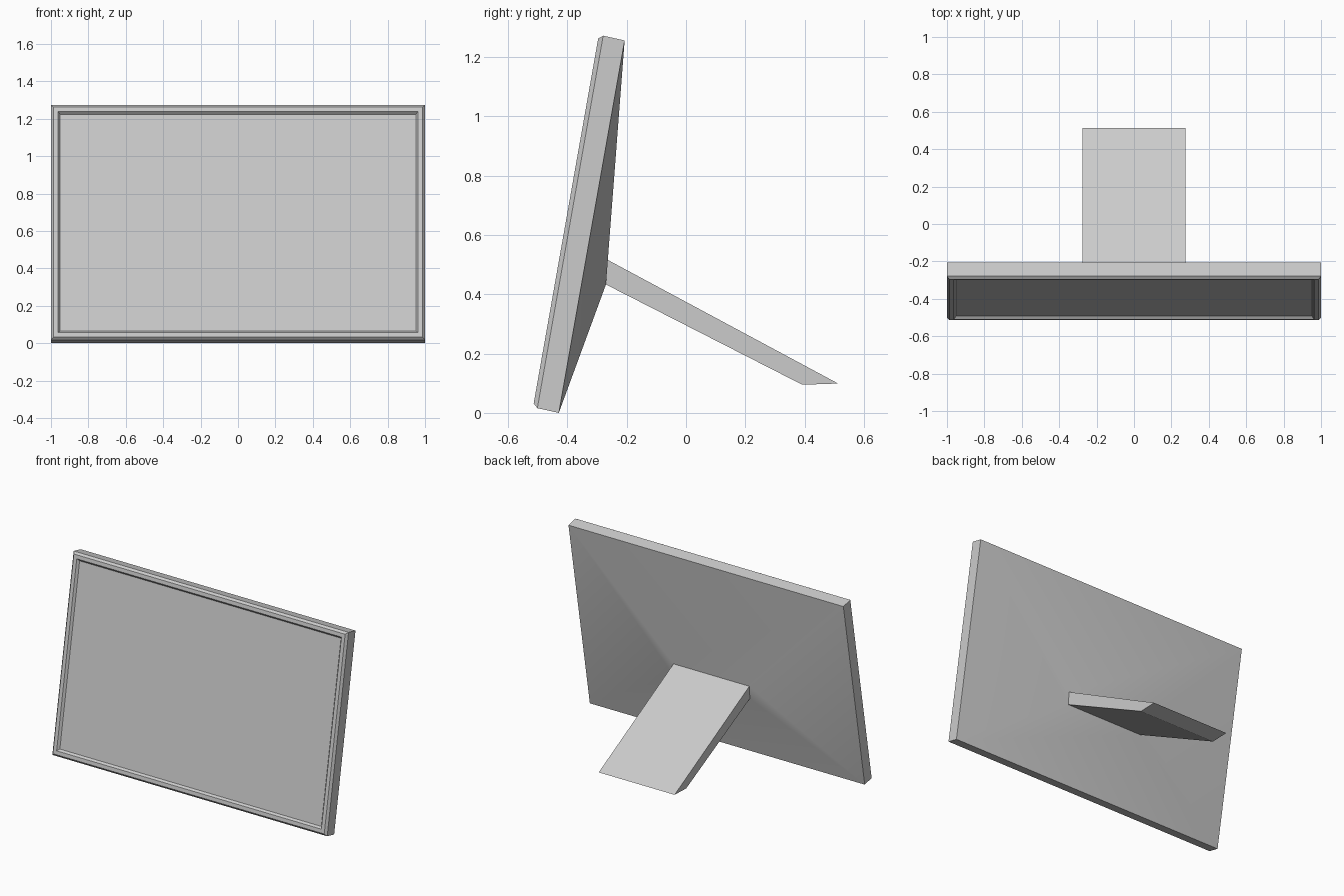
import bpy, bmesh
from mathutils import Vector

if "Cube" in bpy.data.objects:
    bpy.data.objects.remove(bpy.data.objects["Cube"])

BASE = Vector((0, -0.429, 0.0))            # lower back edge of the panel
TOP = Vector((0, -0.207, 1.256))           # upper back edge of the panel
UP = (TOP - BASE).normalized()
OUT = Vector((0, -0.977, 0.215))           # towards the viewer
HEIGHT = (TOP - BASE).length
LEG_HALF = 0.276


def panel_ring(inset, depth):
    """Rectangle parallel to the panel, inset from its rim."""
    w = Vector((1 - inset, 0, 0))
    lo = BASE + UP * inset + OUT * depth
    hi = BASE + UP * (HEIGHT - inset) + OUT * depth
    return [lo - w, lo + w, hi + w, hi - w]


def leg_ring(lo, hi):
    """Rectangle across the leg from its lower and upper (y, z) points."""
    return [Vector((s * LEG_HALF, *p)) for s, p in ((-1, lo), (1, lo), (1, hi), (-1, hi))]


def loft(name, rings, cap_end=True):
    bm = bmesh.new()
    loops = [[bm.verts.new(p) for p in ring] for ring in rings]
    for a, b in zip(loops, loops[1:]):
        for i in range(4):
            j = (i + 1) % 4
            bm.faces.new((a[i], a[j], b[j], b[i]))
    if cap_end:
        bm.faces.new(loops[-1])
    me = bpy.data.meshes.new(name)
    bm.to_mesh(me)
    bm.free()
    ob = bpy.data.objects.new(name, me)
    bpy.context.collection.objects.link(ob)
    bpy.ops.object.select_all(action='DESELECT')
    ob.select_set(True)
    bpy.context.view_layer.objects.active = ob
    return ob


leg_root = leg_ring((-0.270, 0.433), (-0.264, 0.516))
leg_foot = leg_ring((0.392, 0.095), (0.513, 0.099))

# Panel: domed back, rim, chamfered bezel and recessed screen
loft("screen_panel", [
    leg_root,
    panel_ring(0, 0),
    panel_ring(0, 0.074),
    panel_ring(0.013, 0.089),
    panel_ring(0.037, 0.089),
    panel_ring(0.049, 0.074),
], cap_end=True)
bpy.ops.object.shade_smooth_by_angle(angle=0.5)

# Support leg, growing out of the back
leg = loft("support_leg", [leg_root, leg_foot])
leg.data.flip_normals()
